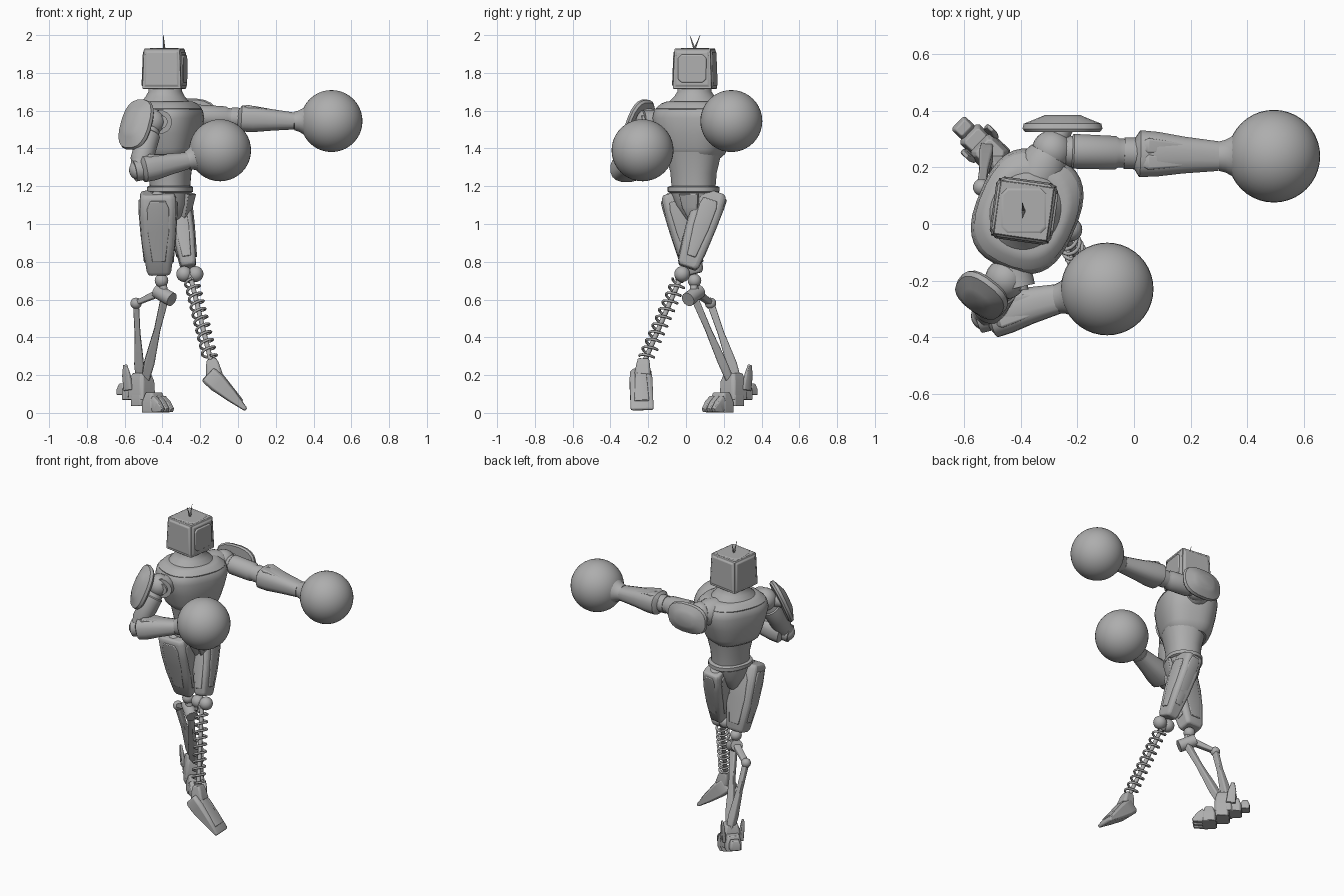
import bpy, bmesh, math
from mathutils import Vector, Matrix

if "Cube" in bpy.data.objects:
    bpy.data.objects.remove(bpy.data.objects["Cube"])

grey = bpy.data.materials.new("plain_grey")
grey.use_nodes = True
GREY = (0.42, 0.42, 0.42, 1)
grey.diffuse_color = GREY
grey.node_tree.nodes["Principled BSDF"].inputs["Base Color"].default_value = GREY
X, Y, Z = Vector((1, 0, 0)), Vector((0, 1, 0)), Vector((0, 0, 1))


def finish(name, bm, bevel=0):
    """Turn a bmesh into a shaded, optionally bevelled object."""
    bmesh.ops.recalc_face_normals(bm, faces=bm.faces)
    mesh = bpy.data.meshes.new(name)
    bm.to_mesh(mesh)
    bm.free()
    ob = bpy.data.objects.new(name, mesh)
    bpy.context.collection.objects.link(ob)
    mesh.materials.append(grey)
    bpy.ops.object.select_all(action='DESELECT')
    ob.select_set(True)
    bpy.context.view_layer.objects.active = ob
    bpy.ops.object.shade_smooth_by_angle(angle=math.radians(35))
    if bevel:
        mod = ob.modifiers.new("soft_edges", 'BEVEL')
        mod.width, mod.segments, mod.limit_method = bevel, 2, 'ANGLE'


def loft(name, p, q, rings, hint=X, sides=24, power=2, bevel=0):
    """Skin rings (t, half size along hint, half size across) from p to q."""
    p, q = Vector(p), Vector(q)
    axis = (q - p).normalized()
    u = (hint - axis * hint.dot(axis)).normalized()
    v = axis.cross(u)
    bm = bmesh.new()
    loops = []
    for t, a, b in rings:
        loop = []
        for k in range(sides):
            ang = (k + 0.5) * math.tau / sides
            c, s = math.cos(ang), math.sin(ang)
            c = math.copysign(abs(c) ** (2 / power), c)
            s = math.copysign(abs(s) ** (2 / power), s)
            loop.append(bm.verts.new(p.lerp(q, t) + u * a * c + v * b * s))
        loops.append(loop)
    for lo, hi in zip(loops, loops[1:]):
        for k in range(sides):
            j = (k + 1) % sides
            bm.faces.new((lo[k], lo[j], hi[j], hi[k]))
    bm.faces.new(loops[0])
    bm.faces.new(loops[-1])
    finish(name, bm, bevel)


def rod(name, p, q, r1, r2=None, sides=16):
    r2 = r1 if r2 is None else r2
    loft(name, p, q, [(0, r1, r1), (1, r2, r2)], hint=Vector((0.3, 0.9, 0.2)), sides=sides)


def block(name, p, q, rings, hint=X, bevel=0.004):
    loft(name, p, q, rings, hint, sides=8, power=6, bevel=bevel)


def ball(name, centre, r, seg=24):
    bm = bmesh.new()
    bmesh.ops.create_uvsphere(bm, u_segments=seg, v_segments=seg // 2, radius=r,
                              matrix=Matrix.Translation(centre))
    finish(name, bm)


# Torso: rings given as (height, half depth, half width), turned with the body
FACING = Vector((math.cos(math.radians(-23)), math.sin(math.radians(-23)), 0))


def body(name, x, y, levels, power=2.3):
    loft(name, (x, y, 0), (x, y, 1), levels, FACING, 32, power)


body("chest", -0.378, 0.045, [(1.35, .115, .135), (1.37, .14, .155), (1.40, .152, .168), (1.48, .17, .195),
                              (1.56, .18, .217), (1.60, .174, .208), (1.63, .152, .178)], 2.7)
body("collar", -0.378, 0.045, [(1.60, .168, .2), (1.612, .172, .203), (1.638, .15, .172),
                               (1.648, .13, .145), (1.645, .11, .12)], 2.5)
body("neck", -0.385, 0.045, [(1.62, .14, .16), (1.65, .122, .135), (1.675, .103, .108), (1.70, .09, .092),
                             (1.74, .085, .085)], 2)
body("abdomen", -0.36, 0.04, [(1.18, .10, .115), (1.27, .107, .122), (1.38, .13, .148)])
body("belt", -0.36, 0.04, [(1.165, .105, .125), (1.172, .115, .137), (1.195, .115, .137), (1.202, .105, .125)])
body("pelvis", -0.36, 0.04, [(1.01, .04, .02), (1.03, .06, .04), (1.10, .095, .095), (1.17, .105, .122)])
block("crotch_plate", (-0.25, 0.015, 1.16), (-0.29, 0.035, 1.02),
      [(0, .012, .055), (.5, .02, .045), (1, .015, .015)], FACING)

# Head: box with recessed frames and raised pads on its sides
bm = bmesh.new()
bmesh.ops.create_cube(bm, size=0.212)
for v in bm.verts:
    if v.co.z > 0:
        v.co.x *= 0.93
        v.co.y *= 0.93
bm.normal_update()
sides = [f for f in bm.faces if abs(f.normal.z) < 0.5]
bmesh.ops.inset_individual(bm, faces=sides, thickness=0.016, depth=-0.005)
bmesh.ops.inset_individual(bm, faces=sides, thickness=0.008, depth=0.01)
TURN = Matrix.Translation((-0.39, 0.047, 1.822)) @ Matrix.Rotation(math.radians(-8), 4, 'Z')
bmesh.ops.transform(bm, matrix=TURN, verts=bm.verts)
finish("head", bm, 0.012)
block("face_screen", TURN @ Vector((.095, 0, 0)), TURN @ Vector((.113, 0, 0)), [(0, .08, .082), (1, .074, .076)], Z)
block("head_cap", TURN @ Vector((0, 0, .1)), TURN @ Vector((0, 0, .109)), [(0, .088, .088), (1, .078, .078)])
for tag, dy in (("left", 0.03), ("right", -0.025)):
    rod(tag + "_antenna", (-0.39, 0.045, 1.925), (-0.395, 0.045 + dy, 2.0), .006, .001, 8)


# Arms: shoulder, upper arm, elbow, forearm and round glove
def arm(side, shoulder, elbow, wrist, glove, pad, normal, pad_hint):
    shoulder, elbow, wrist, glove, pad = map(Vector, (shoulder, elbow, wrist, glove, pad))
    ball(side + "_shoulder", shoulder, .072)
    loft(side + "_upper_arm", shoulder, elbow,
         [(.1, .05, .05), (.25, .055, .055), (.27, .062, .062), (.8, .06, .06), (.84, .052, .052), (1, .05, .05)], Y)
    along = (wrist - elbow).normalized()
    rod(side + "_elbow_ring", elbow - along * .025, elbow + along * .025, .056)
    ball(side + "_elbow", elbow, .052)
    loft(side + "_forearm", elbow, wrist,
         [(0.03, .05, .045), (.1, .084, .07), (.3, .08, .07), (.6, .066, .058), (1, .053, .045)],
         Y, 16, 2.6)
    tip = elbow.lerp(wrist, .75)
    for s in (-1, 1):
        off = Vector((0, .03 * s, .055))
        block(side + "_forearm_ridge", elbow + off + along * .03, tip + off * .7,
              [(0, .01, .004), (.15, .028, .022), (1, .014, .006)], Y)
    # The cuff flares into the glove
    loft(side + "_cuff", wrist, glove,
         [(0, .052, .05), (.12, .058, .057), (.26, .073, .073), (.36, .092, .092), (.46, .12, .12), (.6, .12, .12)], Y)
    ball(side + "_glove", glove, .164, 40)
    # Shoulder pad: low faceted dome
    n = Vector(normal).normalized()
    a, b = .143, .1
    loft(side + "_shoulder_pad", pad, pad + n * .06,
         [(0, a * .93, b * .93), (.2, a, b), (.5, a * .97, b * .95), (.85, a * .6, b * .6), (1, a * .45, b * .4)],
         pad_hint, 20, 2.6)
    rod(side + "_pad_mount", shoulder, pad + n * .02, .04)


arm("left", (-0.29, 0.26, 1.575), (-0.01, 0.25, 1.56), (0.30, 0.24, 1.545), (0.495, 0.24, 1.545),
    (-0.253, 0.325, 1.565), (0, 1, 0), X)
arm("right", (-0.455, -0.195, 1.54), (-0.525, -0.325, 1.285), (-0.27, -0.265, 1.335), (-0.095, -0.23, 1.39),
    (-0.53, -0.24, 1.52), (-0.56, -0.72, 0.38), Z)
rod("right_shoulder_disc", (-0.43, -0.14, 1.54), (-0.41, -0.225, 1.54), .062)
rod("right_shoulder_hub", (-0.412, -0.2, 1.54), (-0.408, -0.235, 1.54), .035)
loft("left_shoulder_socket", (-0.34, 0.17, 1.57), (-0.30, 0.25, 1.575), [(0, .085, .085), (.6, .085, .085), (1, .07, .07)])


# Thighs: boxy tapered shells with raised panels
def thigh(side, hip, knee, a, b):
    hip, knee = Vector(hip), Vector(knee)
    block(side + "_thigh", hip, knee,
          [(0, a * .9, b * .85), (.05, a, b), (.3, a, b * 1.05), (.6, a * .92, b * .95),
           (.95, a * .68, b * .75), (1, a * .58, b * .6)], bevel=.008)
    for dx, dy in ((1, 0), (-1, 0), (0, 1), (0, -1)):
        top = hip.lerp(knee, .1) + Vector((dx * a * .95, dy * b * .97, 0))
        low = hip.lerp(knee, .85) + Vector((dx * a * .72, dy * b * .8, 0))
        wide = (.014, b * .6) if dx else (a * .6, .014)
        block(side + "_thigh_panel", top, low, [(0, wide[0] * .7, wide[1] * .8), (.12, *wide),
                                                (.5, wide[0], wide[1] * .9), (1, wide[0] * .6, wide[1] * .5)])
    ball(side + "_hip", hip - Z * .04, .05)


thigh("left", (-0.325, 0.142, 1.17), (-0.262, 0.008, 0.77), .064, .08)
thigh("right", (-0.425, -0.065, 1.165), (-0.418, 0.045, 0.735), .098, .072)

# Left lower leg: knee hinge, coil spring around a rod, and pointed foot
KNEE, ANKLE = Vector((-0.255, -0.02, 0.735)), Vector((-0.14, -0.225, 0.26))
for s in (-1, 1):
    ball("left_knee_ball", KNEE + X * .03 * s, .042)
rod("left_knee_pin", KNEE - X * .05, KNEE + X * .05, .022)
rod("left_shin_rod", KNEE, ANKLE, .013)
rod("left_spring_top", KNEE, KNEE.lerp(ANKLE, .08), .032, .022)
curve = bpy.data.curves.new("left_spring", 'CURVE')
curve.dimensions, curve.bevel_depth, curve.bevel_resolution = '3D', 0.007, 2
TURNS, STEPS = 10, 16
spline = curve.splines.new('POLY')
spline.points.add(TURNS * STEPS)
down = (ANKLE - KNEE).normalized()
side_a = down.cross(X).normalized()
side_b = down.cross(side_a)
for i, pt in enumerate(spline.points):
    ang = math.tau * i / STEPS
    at = KNEE.lerp(ANKLE, .08 + .86 * i / (TURNS * STEPS))
    pt.co = (*(at + (side_a * math.cos(ang) + side_b * math.sin(ang)) * .037), 1)
curve.materials.append(grey)
bpy.context.collection.objects.link(bpy.data.objects.new("left_spring", curve))
block("left_ankle", (-0.14, -0.225, 0.285), (-0.125, -0.23, 0.2), [(0, .025, .03), (.3, .035, .036), (1, .045, .045)])
block("left_foot", (-0.16, -0.24, 0.205), (0.042, -0.232, 0.018),
      [(0, .045, .05), (.06, .05, .058), (.25, .05, .062), (.6, .034, .062), (.97, .012, .062), (1, .007, .056)],
      Vector((1, 0, 1)))
block("left_foot_plate", (-0.11, -0.24, 0.225), (0.02, -0.234, 0.062), [(0, .012, .03), (1, .01, .04)], Vector((1, 0, 1)))

# Right lower leg: knee ball, bent linkage and twin struts
HEEL = Vector((-0.51, 0.25, 0.18))
BEND = Vector((-0.54, 0.13, 0.58))
HINGE = Vector((-0.385, 0.04, 0.62))
ball("right_knee_ball", (-0.405, 0.045, 0.70), .036)
rod("right_knee_post", (-0.405, 0.045, 0.70), HINGE, .022)
rod("right_knee_cylinder", HINGE + Vector((-.045, .03, .025)), HINGE + Vector((.035, -.03, -.02)), .038)
block("right_knee_link", HINGE + Z * .03, BEND, [(0, .022, .025), (.6, .016, .02), (1, .012, .02)], Z)
ball("right_link_joint", BEND, .03)
BACK, FRONT = HEEL + Vector((-.01, .02, 0)), HEEL + Vector((.02, -.02, 0))
block("right_rear_strut", BEND, BACK, [(0, .016, .02), (.4, .016, .018), (.8, .026, .028), (1, .022, .022)])
block("right_front_strut", HINGE, FRONT, [(0, .022, .02), (.4, .017, .017), (.8, .028, .024), (1, .022, .022)])

# Right foot: segments stepping down from raised heel to toe
AHEAD = Vector((0.72, -0.69, 0))
ACROSS = Vector((0.69, 0.72, 0))
block("right_ankle", HEEL + Z * .03, HEEL - Z * .11, [(0, .04, .04), (.3, .055, .055), (1, .06, .06)], AHEAD)
for at, rise, half, length in ((-.13, .03, .035, .03), (-.07, .065, .05, .04), (.01, .08, .06, .045), (.09, .075, .06, .045)):
    base = HEEL + AHEAD * at
    base.z = .07 - .42 * at
    block("right_foot_segment", base - Z * .03, base + Z * rise,
          [(0, length, half), (.5, length, half), (1, length * .6, half * .75)], AHEAD)
toe = HEEL + AHEAD * .11
toe.z = .05
for s in (-1, 0, 1):
    block("right_toe", toe + ACROSS * .036 * s, toe + ACROSS * .036 * s + AHEAD * .08 - Z * .036,
          [(0, .045, .02), (.5, .034, .019), (1, .01, .012)], Z)
for s in (-1, 1):
    fin = HEEL + ACROSS * .055 * s - AHEAD * .045
    block("right_ankle_fin", fin - Z * .06, fin + ACROSS * .01 * s - AHEAD * .015 + Z * .075,
          [(0, .03, .012), (.6, .026, .011), (1, .012, .006)], AHEAD)
